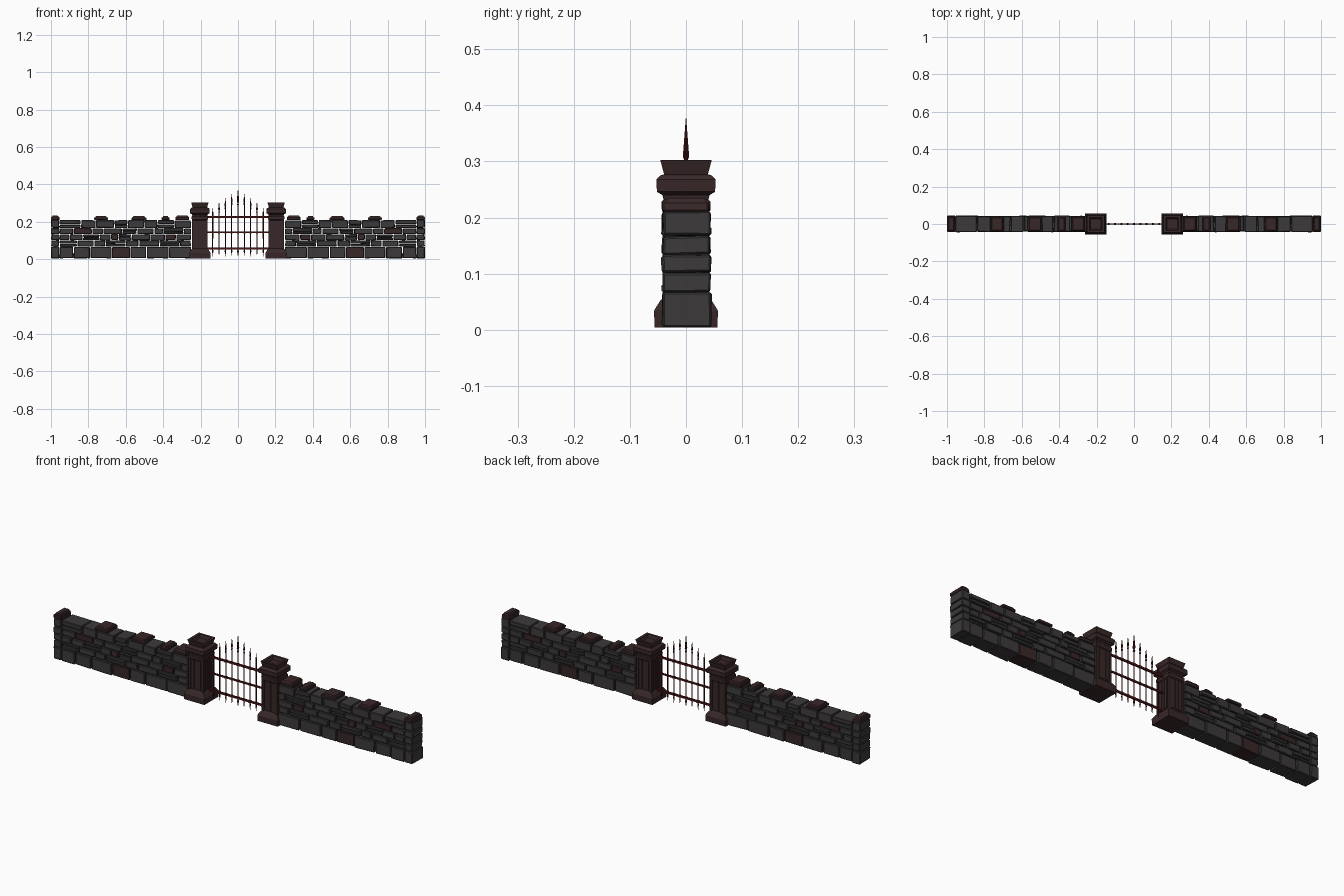
import bpy, bmesh, random
from math import pi, cos, sin
from mathutils import Vector

if "Cube" in bpy.data.objects:
    bpy.data.objects.remove(bpy.data.objects["Cube"])

random.seed(7)


def material(name, rgb):
    m = bpy.data.materials.new(name)
    m.diffuse_color = (*rgb, 1)
    m.use_nodes = True
    m.node_tree.nodes["Principled BSDF"].inputs["Base Color"].default_value = m.diffuse_color
    return m


GREY = material("dark_stone", (0.045, 0.041, 0.043))
RED = material("reddish_stone", (0.040, 0.020, 0.021))
IRON = material("rusty_iron", (0.07, 0.008, 0.008))


def finish(bm, name, mats):
    bmesh.ops.recalc_face_normals(bm, faces=bm.faces)
    me = bpy.data.meshes.new(name)
    bm.to_mesh(me)
    bm.free()
    for m in mats:
        me.materials.append(m)
    ob = bpy.data.objects.new(name, me)
    bpy.context.collection.objects.link(ob)
    return ob


def mirror_x(ob):
    mod = ob.modifiers.new("mirror", 'MIRROR')
    mod.use_axis = (True, False, False)


def box(bm, x0, x1, y0, y1, z0, z1):
    vs = bmesh.ops.create_cube(bm, size=1)["verts"]
    for v in vs:
        v.co = Vector((x0 + (v.co.x + .5) * (x1 - x0),
                       y0 + (v.co.y + .5) * (y1 - y0),
                       z0 + (v.co.z + .5) * (z1 - z0)))
    return vs


def stone(bm, x0, x1, z0, z1, red=False, depth=0.041, gap=0.002, jit=0.0016):
    """One irregular chamfered block running right through the wall."""
    d = depth + random.uniform(-.002, .002)
    s = random.uniform(-.001, .002)
    vs = box(bm, x0 + gap, x1 - gap, -d + s, d + s, z0 + gap * .6, z1 - gap * .6)
    for v in vs:
        v.co += Vector((random.uniform(-jit, jit), random.uniform(-jit, jit), random.uniform(-jit, jit)))
    old = set(bm.faces)
    edges = list({e for v in vs for e in v.link_edges})
    faces = {f for v in vs for f in v.link_faces}
    bmesh.ops.bevel(bm, geom=edges, offset=0.003, segments=1, affect='EDGES')
    for f in bm.faces:
        if f not in old or f in faces:
            f.material_index = int(red)


def rings(bm, profile, sides, cx=0, cy=0, turn=0, cap=True):
    """Loft regular rings of (radius, z)."""
    loops = []
    for r, z in profile:
        loops.append([bm.verts.new((cx + r * cos(turn + 2 * pi * i / sides),
                                    cy + r * sin(turn + 2 * pi * i / sides), z)) for i in range(sides)])
    for a, b in zip(loops, loops[1:]):
        for i in range(sides):
            j = (i + 1) % sides
            bm.faces.new((a[i], a[j], b[j], b[i]))
    if cap:
        bm.faces.new(loops[0][::-1])
        bm.faces.new(loops[-1])


# Wall courses: z range, joints along x, indices of reddish blocks
COURSES = [
    (0.005, 0.067, [.25, .37, .49, .575, .675, .79, .88, .955], [3]),
    (0.067, 0.101, [.25, .31, .42, .53, .60, .71, .77, .86, .955], []),
    (0.101, 0.134, [.25, .33, .39, .47, .57, .64, .68, .74, .83, .90, .955], [1, 5]),
    (0.134, 0.166, [.25, .29, .40, .45, .54, .62, .72, .78, .88, .955], [7]),
    (0.166, 0.210, [.25, .34, .43, .50, .59, .66, .76, .84, .955], []),
]
bm = bmesh.new()
for row, (z0, z1, xs, reds) in enumerate(COURSES):
    for i, (a, b) in enumerate(zip(xs, xs[1:])):
        if row in (1, 2, 3, 4) and i % 3 == 1 and i not in reds:
            m = z0 + (z1 - z0) * random.uniform(.42, .6)
            stone(bm, a, b, z0, m)
            stone(bm, a, b, m, z1)
        else:
            stone(bm, a, b, z0, z1, i in reds)
mirror_x(finish(bm, "wall_stones", [GREY, RED]))

# Stacked stones closing the wall ends
bm = bmesh.new()
for z0, z1 in [(.004, .067), (.067, .102), (.102, .134), (.134, .167), (.167, .212)]:
    stone(bm, .955, 1.0, z0, z1, depth=.0425, gap=.0015)
mirror_x(finish(bm, "end_stones", [GREY, RED]))

# Cap stones: wide reddish blocks with shallow tapered tops
bm = bmesh.new()
for x0, x1, z1 in [(.26, .335, .234), (.365, .41, .23), (.49, .57, .23), (.695, .77, .231), (.955, 1.0, .235)]:
    stone(bm, x0, x1, .209, z1 - .006, True, depth=.041, gap=.001)
    for v in box(bm, x0 + .006, x1 - .006, -.036, .036, z1 - .008, z1):
        if v.co.z > z1 - .001:
            v.co.x += .004 if v.co.x < (x0 + x1) / 2 else -.004
            v.co.y *= .9
        for f in v.link_faces:
            f.material_index = 1
mirror_x(finish(bm, "cap_stones", [GREY, RED]))

# Gate pillars: square lofted plinth, shaft and capital with a sunken top
PX, ROOT2 = 0.204, 2 ** .5
profile = [(.056, .004), (.057, .034), (.046, .052), (.041, .056), (.038, .058),
           (.038, .208), (.043, .212), (.044, .228), (.040, .232), (.042, .240),
           (.052, .246), (.0525, .268), (.046, .275), (.039, .277), (.046, .303),
           (.034, .303), (.028, .288)]
bm = bmesh.new()
rings(bm, [(r * ROOT2, z) for r, z in profile], 4, PX, 0, pi / 4)
mirror_x(finish(bm, "pillar", [RED]))

# Raised corner posts and vertical strips on the pillar shafts
bm = bmesh.new()
for sx in (-1, 1):
    for sy in (-1, 1):
        cx, cy = PX + sx * .0365, sy * .0365
        box(bm, cx - .0055, cx + .0055, cy - .0055, cy + .0055, .05, .212)
for t in (-.018, 0, .018):
    box(bm, PX + t - .006, PX + t + .006, -.041, .041, .062, .204)
    box(bm, PX - .041, PX + .041, t - .006, t + .006, .062, .204)
mirror_x(finish(bm, "pillar_strips", [RED]))

# Gate uprights with spear heads, tallest in the middle
bm = bmesh.new()
for i in range(-4, 5):
    k = abs(i)
    top = [.378, .350, .328, .308, .275][k]
    w = .005 if k == 0 else .0036
    head = top - (.085 if k == 0 else .055)
    rings(bm, [(.0004, .014 + .005 * (k % 2)), (w, .042), (.0028, .05), (.003, head - .006), (w * 1.2, head),
               (.0028, head + .006), (w * 1.3, head + .016), (.0004, top)], 6, i * .0338)
finish(bm, "gate_bars", [IRON])

# Horizontal rails with small collars at each crossing
bm = bmesh.new()
for z, h in [(.058, .005), (.144, .004), (.226, .005)]:
    box(bm, -.168, .168, -.003, .003, z - h, z + h)
    for i in range(-4, 5):
        box(bm, i * .0338 - .005, i * .0338 + .005, -.0042, .0042, z - h - .001, z + h + .001)
finish(bm, "gate_rails", [IRON])
